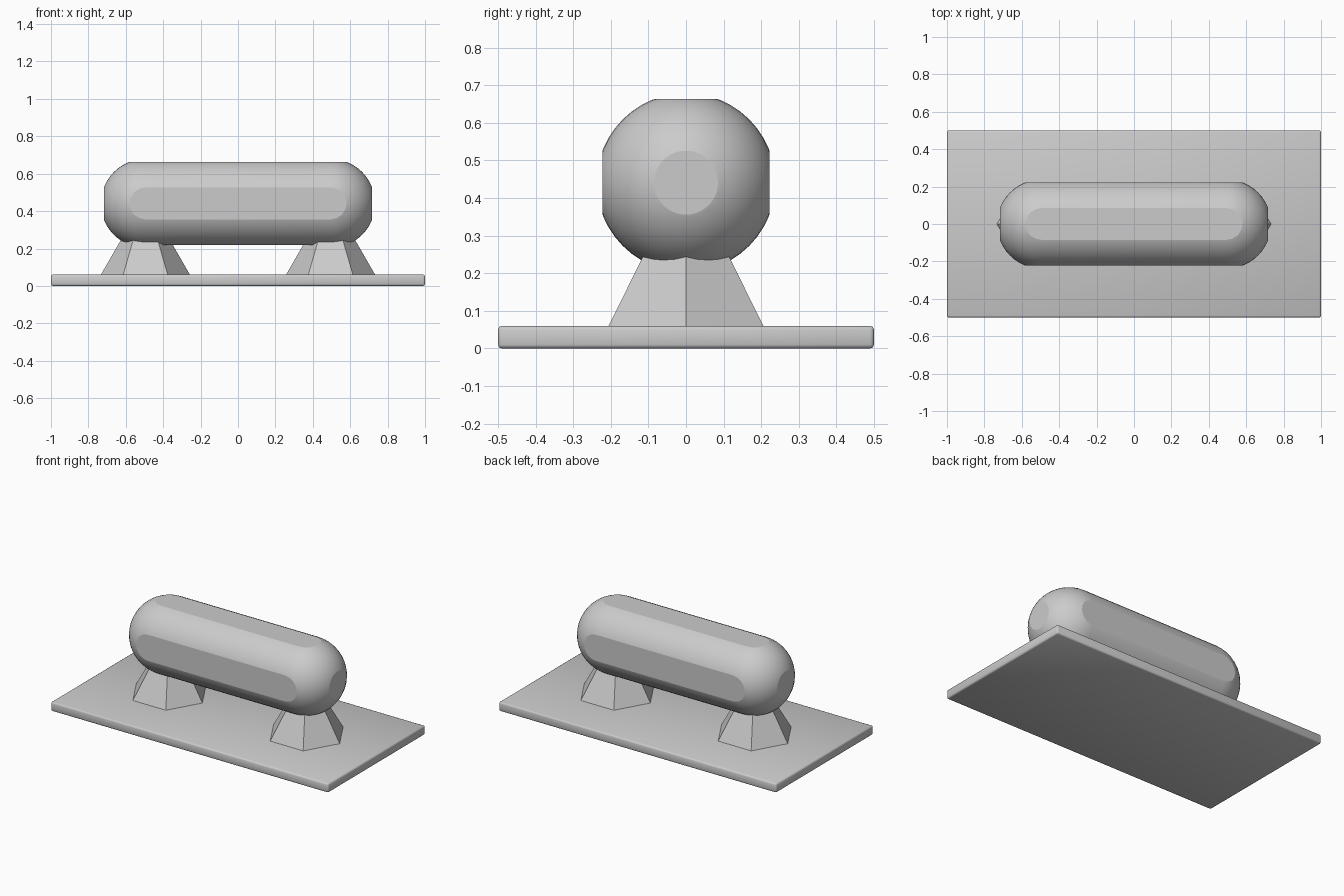
import bpy, bmesh, math
from mathutils import Vector, Matrix

old = bpy.data.objects.get("Cube")
if old:
    bpy.data.objects.remove(old, do_unlink=True)

grey = bpy.data.materials.new("plain grey")
grey.use_nodes = True
COLOUR = (0.6, 0.6, 0.6, 1)
grey.diffuse_color = COLOUR
grey.node_tree.nodes["Principled BSDF"].inputs["Base Color"].default_value = COLOUR


def make_object(name, bm, location, smooth_angle=None):
    bmesh.ops.recalc_face_normals(bm, faces=bm.faces[:])
    mesh = bpy.data.meshes.new(name)
    bm.to_mesh(mesh)
    bm.free()
    mesh.materials.append(grey)
    obj = bpy.data.objects.new(name, mesh)
    obj.location = location
    bpy.context.collection.objects.link(obj)
    if smooth_angle:
        bpy.ops.object.select_all(action='DESELECT')
        obj.select_set(True)
        bpy.context.view_layer.objects.active = obj
        bpy.ops.object.shade_smooth_by_angle(angle=math.radians(smooth_angle))
    return obj


# Base plate with softened edges
bm = bmesh.new()
bmesh.ops.create_cube(bm, size=1, matrix=Matrix.Diagonal((2, 1, 0.06, 1)))
bmesh.ops.bevel(bm, geom=bm.edges[:], offset=0.01, segments=2,
                profile=0.5, affect='EDGES')
make_object("base_plate", bm, (0, 0, 0.03), 50)

# Hexagonal tapered supports, running up into the body
BODY_END = 0.495
for side, name in ((-1, "right_support"), (1, "left_support")):
    bm = bmesh.new()
    bmesh.ops.create_cone(bm, cap_ends=True, segments=6, radius1=0.238,
                          radius2=0.1, depth=0.24,
                          matrix=Matrix.Rotation(math.radians(30), 4, 'Z'))
    # put two corners on the long axis
    if max(v.co.x for v in bm.verts) < 0.23:
        bmesh.ops.rotate(bm, verts=bm.verts[:],
                         matrix=Matrix.Rotation(math.radians(30), 3, 'Z'))
    make_object(name, bm, (side * BODY_END, 0, 0.18))

# Capsule body: a rounded profile spun about the long axis
RADIUS, FLAT = 0.238, 0.222
STEPS = 12
bm = bmesh.new()
quarter = [(math.cos(a), math.sin(a))
           for a in (math.pi / 2 * i / STEPS for i in range(STEPS + 1))]
profile = [(BODY_END + RADIUS * c, RADIUS * s) for c, s in quarter]
profile += [(-x, z) for x, z in reversed(profile)]
verts = [bm.verts.new((x, 0, z)) for x, z in profile]
edges = [bm.edges.new(pair) for pair in zip(verts, verts[1:])]
bmesh.ops.spin(bm, geom=verts + edges, cent=(0, 0, 0), axis=(1, 0, 0),
               angle=math.tau, steps=48)
bmesh.ops.remove_doubles(bm, verts=bm.verts[:], dist=0.0005)

# Slice a shallow flat on all six sides
for axis in range(3):
    for sign in (-1, 1):
        normal = Vector((0, 0, 0))
        normal[axis] = sign
        reach = FLAT + (BODY_END if axis == 0 else 0)
        cut = bmesh.ops.bisect_plane(
            bm, geom=bm.verts[:] + bm.edges[:] + bm.faces[:], dist=0.0001,
            plane_co=normal * reach, plane_no=normal, clear_outer=True)
        rim = [e for e in cut["geom_cut"] if isinstance(e, bmesh.types.BMEdge)]
        bmesh.ops.holes_fill(bm, edges=rim, sides=0)
make_object("capsule_body", bm, (0, 0, 0.441), 14)
